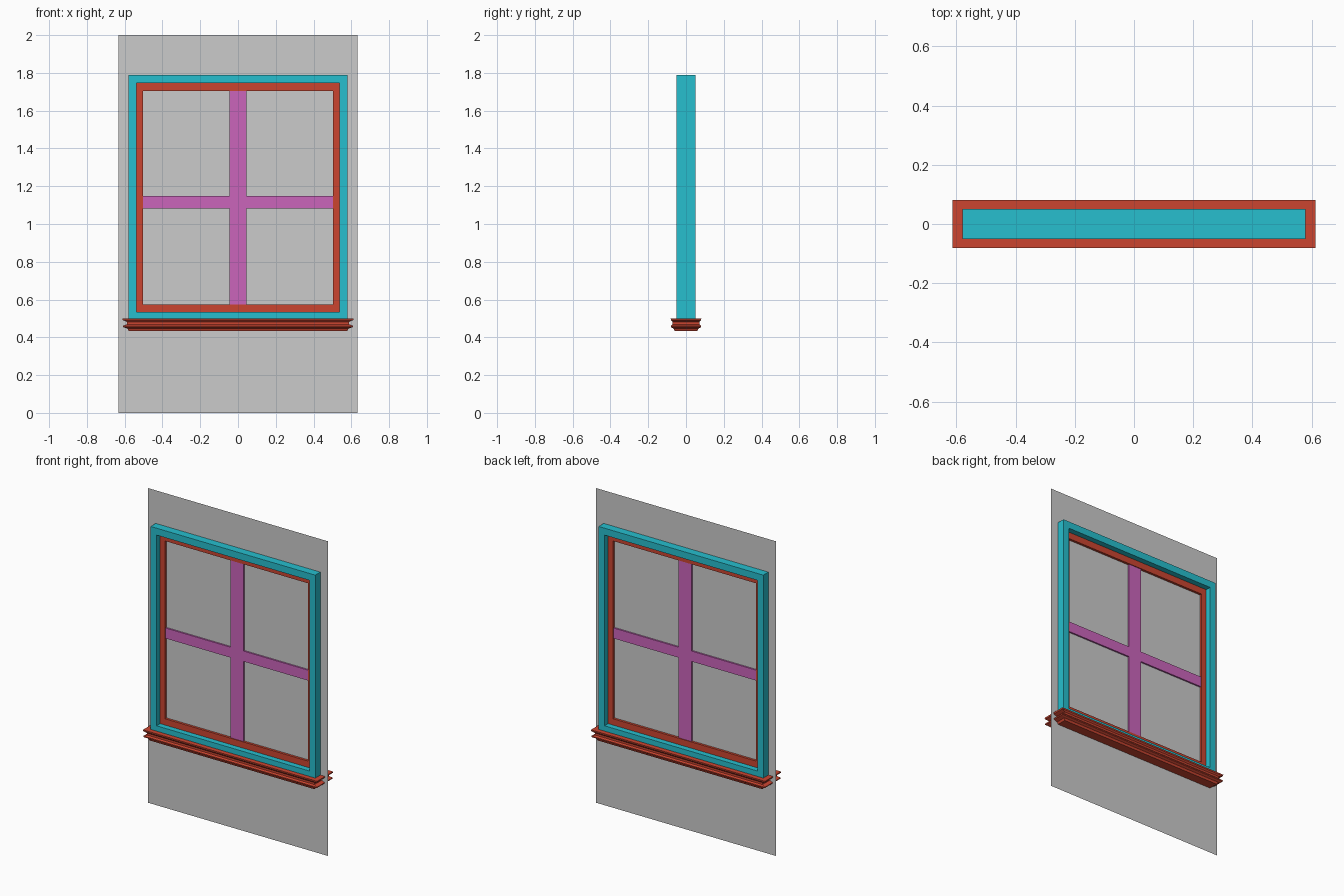
import bpy

if "Cube" in bpy.data.objects:
    bpy.data.objects.remove(bpy.data.objects["Cube"])


def material(name, rgb):
    m = bpy.data.materials.new(name)
    m.diffuse_color = (*rgb, 1)
    m.use_nodes = True
    m.node_tree.nodes["Principled BSDF"].inputs["Base Color"].default_value = m.diffuse_color
    return m


CYAN = material("cyan_paint", (0.02, 0.52, 0.62))
RED = material("red_paint", (0.60, 0.06, 0.03))
PINK = material("pink_paint", (0.60, 0.13, 0.50))


def make(name, verts, faces, mat=None):
    me = bpy.data.meshes.new(name)
    me.from_pydata(verts, [], faces)
    me.update()
    ob = bpy.data.objects.new(name, me)
    bpy.context.collection.objects.link(ob)
    if mat:
        me.materials.append(mat)
    return ob


def bridge(rings, closed):
    """Quads joining successive four-point rings."""
    n = len(rings)
    faces = []
    for r in range(n if closed else n - 1):
        a, b = 4 * r, 4 * ((r + 1) % n)
        for i in range(4):
            j = (i + 1) % 4
            faces.append((a + i, a + j, b + j, b + i))
    return faces


def frame(name, outer, inner, depth, mat):
    """Rectangular frame; outer and inner are (half width, bottom, top)."""
    def ring(r, y):
        w, lo, hi = r
        return [(-w, y, lo), (w, y, lo), (w, y, hi), (-w, y, hi)]
    rings = [ring(inner, -depth), ring(inner, depth),
             ring(outer, depth), ring(outer, -depth)]
    return make(name, sum(rings, []), bridge(rings, True), mat)


def loft(name, levels, mat):
    """Stack of rectangles (half x, half y, z) from bottom to top, capped."""
    rings = [[(-x, -y, z), (x, -y, z), (x, y, z), (-x, y, z)] for x, y, z in levels]
    last = 4 * (len(rings) - 1)
    faces = bridge(rings, False) + [(3, 2, 1, 0), tuple(last + i for i in range(4))]
    return make(name, sum(rings, []), faces, mat)


def bar(name, half_x, z0, z1, mat, cx=0.0):
    ob = loft(name, [(half_x, 0.01, z0), (half_x, 0.01, z1)], mat)
    ob.location.x = cx
    return ob


# Thin wall and glass sheet
make("wall_sheet", [(-0.632, 0, 0), (0.632, 0, 0), (0.632, 0, 2), (-0.632, 0, 2)],
     [(0, 1, 2, 3)])

# Outer casing and inner sash
frame("casing", (0.579, 0.5, 1.79), (0.537, 0.534, 1.746), 0.051, CYAN)
frame("sash", (0.537, 0.534, 1.746), (0.502, 0.574, 1.704), 0.015, RED)

# Crossing glazing bars
bar("vertical_glazing_bar", 0.045, 0.574, 1.704, PINK)
for side, cx in (("left", -0.2735), ("right", 0.2735)):
    bar(f"{side}_glazing_bar", 0.2285, 1.083, 1.149, PINK, cx)

# Moulded sill with a groove running around it
loft("sill", [(0.578, 0.060, 0.433), (0.585, 0.066, 0.446), (0.608, 0.080, 0.454),
              (0.610, 0.080, 0.461), (0.588, 0.072, 0.469), (0.588, 0.072, 0.482),
              (0.610, 0.080, 0.491), (0.612, 0.081, 0.500)], RED)
